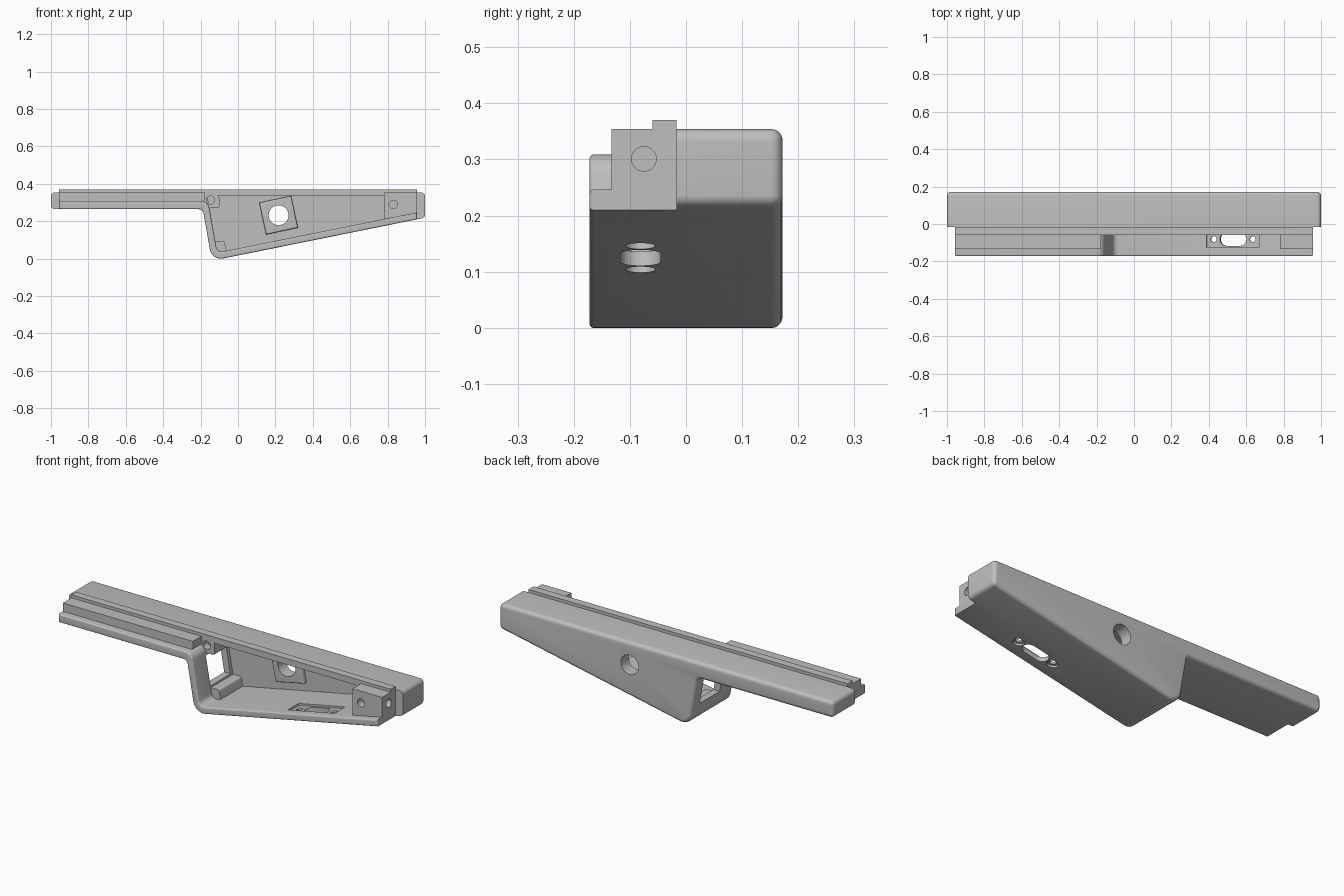
import bpy, bmesh, math
from mathutils import Matrix, Vector

if "Cube" in bpy.data.objects:
    bpy.data.objects.remove(bpy.data.objects["Cube"], do_unlink=True)

grey = bpy.data.materials.new("mid grey")
grey.use_nodes = True
grey.diffuse_color = (0.52, 0.52, 0.52, 1)
grey.node_tree.nodes["Principled BSDF"].inputs["Base Color"].default_value = (0.52, 0.52, 0.52, 1)

FRONT, STEP, LIP, JOIN, BACK = -0.172, -0.133, -0.06, -0.017, 0.172
TOP, ARM, WALL, INNER = 0.354, 0.264, 0.037, 0.13
END, SLOPE = 0.956, 0.2018


def fillet(points, steps=8):
    """Round each (x, z, radius) corner of a closed outline."""
    out = []
    for i, (x, z, r) in enumerate(points):
        p = Vector((x, z))
        a = (Vector(points[i - 1][:2]) - p).normalized()
        b = (Vector(points[(i + 1) % len(points)][:2]) - p).normalized()
        if not r:
            out.append(p)
            continue
        half = a.angle(b) / 2
        centre = p + (a + b).normalized() * r / math.sin(half)
        start = p + a * r / math.tan(half) - centre
        end = p + b * r / math.tan(half) - centre
        turn = math.atan2(start.x * end.y - start.y * end.x, start.dot(end))
        for k in range(steps + 1):
            out.append(centre + Matrix.Rotation(turn * k / steps, 2) @ start)
    return out


def prism(name, outline, y0, y1, bevel=0, rim=None):
    """Extrude an x-z outline along y, optionally rounding the rim at one end."""
    bm = bmesh.new()
    face = bm.faces.new([bm.verts.new((p[0], y0, p[1])) for p in outline])
    new = bmesh.ops.extrude_face_region(bm, geom=[face])["geom"]
    for v in new:
        if isinstance(v, bmesh.types.BMVert):
            v.co.y = y1
    bmesh.ops.recalc_face_normals(bm, faces=bm.faces)
    if bevel:
        edges = [e for e in bm.edges if all(abs(v.co.y - rim) < 1e-5 for v in e.verts)]
        bmesh.ops.bevel(bm, geom=edges, offset=bevel, segments=5, profile=0.5,
                        affect='EDGES', clamp_overlap=False)
        bmesh.ops.recalc_face_normals(bm, faces=bm.faces)
    mesh = bpy.data.meshes.new(name)
    bm.to_mesh(mesh)
    bm.free()
    mesh.materials.append(grey)
    ob = bpy.data.objects.new(name, mesh)
    bpy.context.collection.objects.link(ob)
    return ob


def rect(x0, x1, z0, z1, r=0):
    return fillet([(x0, z0, r), (x1, z0, r), (x1, z1, r), (x0, z1, r)])


def circle(x, z, r, n=32):
    return [(x + r * math.cos(math.tau * i / n), z + r * math.sin(math.tau * i / n))
            for i in range(n)]


def cut(ob, *cutters):
    bpy.context.view_layer.objects.active = ob
    for c in cutters:
        c.hide_render = True
        m = ob.modifiers.new("cut", 'BOOLEAN')
        m.operation, m.solver, m.object = 'DIFFERENCE', 'EXACT', c
        bpy.ops.object.modifier_apply(modifier=m.name)


def floor(x):
    return 0.2185 - SLOPE * (1 - x)


KNEE = (-0.188, ARM, 0.025)
HEEL = (-0.14, floor(-0.14), 0.06)
IN_HEEL = (-0.111, 0.032, 0.03)

# Main housing with rounded back rim
housing = prism("housing", fillet([
    (-1, TOP, 0.022), (-1, ARM, 0.022), KNEE, HEEL,
    (1, floor(1), 0.022), (1, TOP, 0.022)]), JOIN, BACK, 0.02, BACK)

# Front skirt: thin strip following the underside
skirt = prism("front_skirt", fillet([
    (-END, ARM, 0), KNEE, HEEL, (END, floor(END), 0), (END, floor(END) + WALL, 0),
    IN_HEEL, (-0.16, 0.309, 0.045), (-END, 0.309, 0)]), FRONT, JOIN, 0.008, FRONT)

# Stepped rail, end block and top tongue
prism("arm_rail", fillet([(-END, 0.3, 0), (-0.19, 0.3, 0), (-0.177, 0.318, 0.01),
                          (-0.177, TOP, 0), (-END, TOP, 0)]), STEP, JOIN)
end_block = prism("end_block", [(0.78, floor(0.78) + WALL), (END, floor(END) + WALL),
                                (END, TOP), (0.78, TOP)], STEP, JOIN)
prism("top_tongue", rect(-END, END, 0.337, 0.37), LIP, JOIN)

# Interior post, heel bar and tilted mounting plate
post = prism("screw_post", rect(-0.185, -0.1, 0.27, 0.337, 0.012), LIP + 0.003, INNER)
prism("heel_bar", fillet([(-0.145, 0.09, 0), (-0.125, 0.02, 0), (-0.06, 0.03, 0),
                          (-0.072, 0.092, 0.012)]), LIP, INNER)
turn = Matrix.Rotation(math.radians(12), 2)
centre = Vector((0.217, 0.232))
plate = prism("mounting_plate",
              [centre + turn @ p for p in rect(-0.087, 0.087, -0.087, 0.087)],
              INNER - 0.025, INNER, 0.008, INNER - 0.025)

# Cutters for cavity, side window and shaft hole
cavity = prism("cavity_cutter", fillet([
    (-0.164, 0.337, 0), IN_HEEL, (0.78, floor(0.78) + WALL, 0), (0.78, 0.337, 0)]), -0.3, INNER)
window = prism("window_cutter", [(-0.25, 0.1), (-0.1, 0.1), (-0.1, 0.258), (-0.25, 0.258)],
               -0.06, 0.11)
shaft = prism("shaft_cutter", circle(centre.x, centre.y, 0.053), 0, 0.3)

# Socket opening in the sloped floor: recess, slot, screw holes, countersinks
tilt = (Matrix.Translation((0.535, -0.081, floor(0.535)))
        @ Matrix.Rotation(-math.atan(SLOPE), 4, 'Y') @ Matrix.Rotation(math.pi / 2, 4, 'X'))
socket = [
    prism("recess_cutter", rect(-0.143, 0.143, -0.045, 0.045), 0.026, 0.1),
    prism("slot_cutter", rect(-0.072, 0.072, -0.036, 0.036, 0.0355), -0.1, 0.1)]
for side in (-1, 1):
    socket.append(prism("screw_cutter", circle(side * 0.106, 0, 0.016), -0.1, 0.1))
    socket.append(prism("countersink_cutter", circle(side * 0.106, 0, 0.027), -0.1, 0.012))
for c in socket:
    c.data.transform(tilt)

# Blind screw holes
post_hole = prism("post_hole_cutter", circle(-0.147, 0.313, 0.022), -0.2, 0)
block_hole = prism("block_hole_cutter", circle(0.83, 0.29, 0.022), -0.2, -0.09)
side_hole = prism("side_hole_cutter", circle(0, 0, 0.022), -0.05, 0.05)
side_hole.data.transform(Matrix.Translation((END, -0.075, 0.301)) @ Matrix.Rotation(math.pi / 2, 4, 'Z'))

cut(housing, cavity, window, shaft, *socket)
cut(skirt, window, *socket)
cut(plate, shaft)
cut(post, post_hole)
cut(end_block, block_hole, side_hole)

# Remove spent cutters and shade the parts
for ob in list(bpy.context.collection.objects):
    if ob.name.split(".")[0].endswith("_cutter"):
        bpy.data.objects.remove(ob, do_unlink=True)
bpy.ops.object.select_all(action='DESELECT')
for ob in bpy.context.collection.objects:
    if ob.type == 'MESH':
        ob.select_set(True)
        bpy.context.view_layer.objects.active = ob
bpy.ops.object.shade_smooth_by_angle(angle=math.radians(30))
